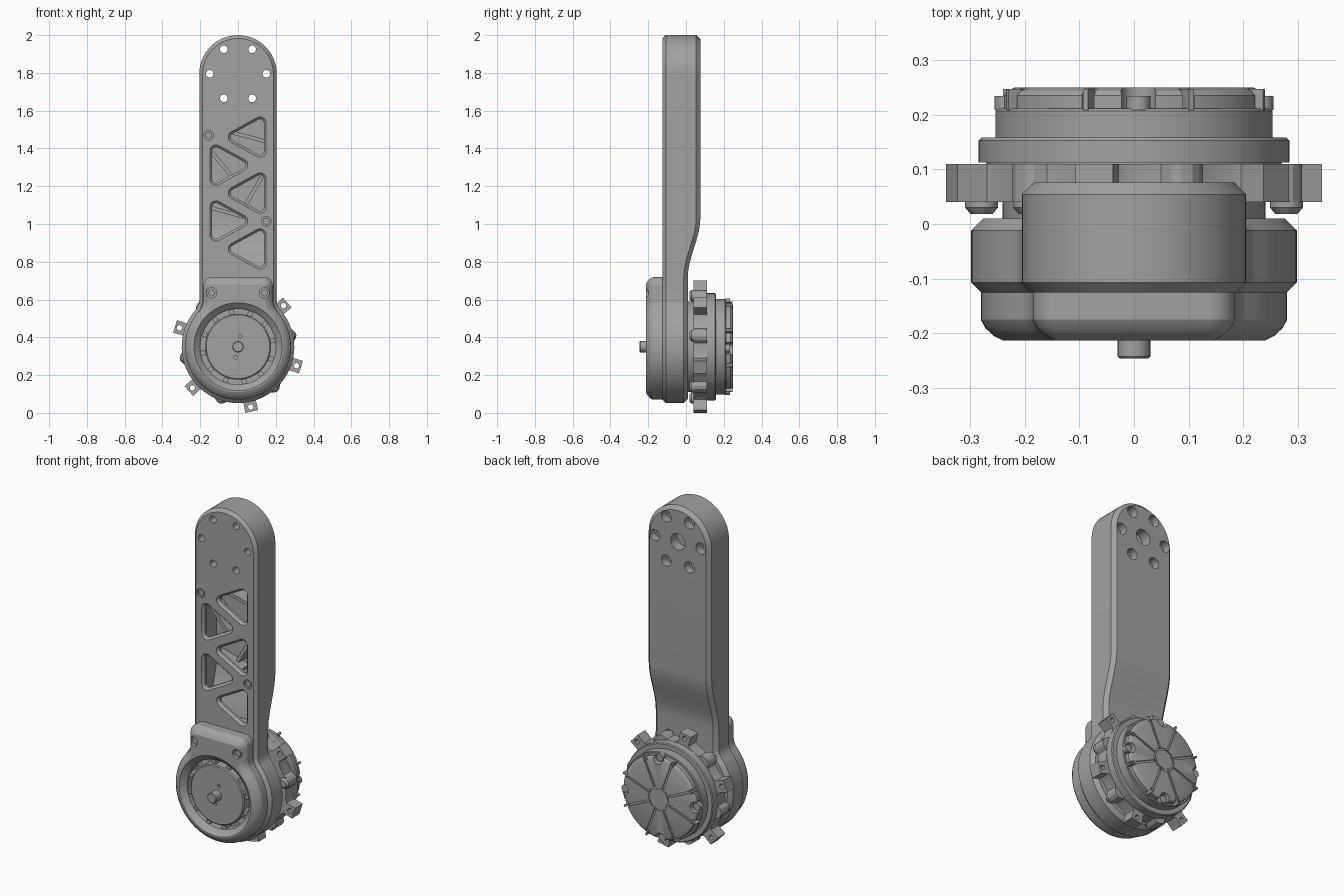
import bpy, bmesh, math
from math import sin, cos, pi, sqrt, atan2, radians

if "Cube" in bpy.data.objects:
    bpy.data.objects.remove(bpy.data.objects["Cube"])

grey = bpy.data.materials.new("machined_grey")
grey.use_nodes = True
COLOUR = (0.36, 0.36, 0.36, 1)
grey.diffuse_color = COLOUR
grey.node_tree.nodes["Principled BSDF"].inputs["Base Color"].default_value = COLOUR

HUB = 0.35      # height of the motor axis
TOP = 1.795     # height of the upper bolt circle


def build(name, parts, strips=False):
    """Each part is a loft along y: a list of (y, outline), y a number or a function of z."""
    bm = bmesh.new()
    for part in parts:
        rings = []
        for y, pts in part:
            rings.append([bm.verts.new((x, y(z) if callable(y) else y, z)) for x, z in pts])
        n = len(rings[0])
        for a, b in zip(rings, rings[1:]):
            for i in range(n):
                j = (i + 1) % n
                bm.faces.new((a[i], a[j], b[j], b[i]))
        for ring in (rings[0], rings[-1]):
            if strips:
                for i in range(n // 2 - 1):
                    bm.faces.new((ring[i], ring[i + 1], ring[n - 2 - i], ring[n - 1 - i]))
            else:
                bm.faces.new(ring)
    bmesh.ops.remove_doubles(bm, verts=bm.verts, dist=1e-5)
    bmesh.ops.recalc_face_normals(bm, faces=bm.faces)
    mesh = bpy.data.meshes.new(name)
    bm.to_mesh(mesh)
    bm.free()
    mesh.materials.append(grey)
    ob = bpy.data.objects.new(name, mesh)
    bpy.context.collection.objects.link(ob)
    return ob


def activate(ob):
    bpy.ops.object.select_all(action='DESELECT')
    ob.select_set(True)
    bpy.context.view_layer.objects.active = ob


def cut(ob, parts, strips=False):
    cutter = build("cutter", parts, strips)
    mod = ob.modifiers.new("cut", 'BOOLEAN')
    mod.operation, mod.solver, mod.object = 'DIFFERENCE', 'EXACT', cutter
    activate(ob)
    bpy.ops.object.modifier_apply(modifier=mod.name)
    bpy.data.objects.remove(cutter)


def circle(r, x=0.0, z=HUB, n=24):
    return [(x + r * cos(2 * pi * i / n), z + r * sin(2 * pi * i / n)) for i in range(n)]


def turned(profile, x=0.0, z=HUB, n=24):
    return [(y, circle(r, x, z, n)) for y, r in profile]


def polar(r, deg, z=HUB):
    return r * cos(radians(deg)), z + r * sin(radians(deg))


def bar(cx, cz, length, width, deg, y0, y1):
    c, s = cos(radians(deg)), sin(radians(deg))
    pts = [(cx + u * length / 2 * c - v * width / 2 * s, cz + u * length / 2 * s + v * width / 2 * c)
           for u, v in ((-1, -1), (1, -1), (1, 1), (-1, 1))]
    return [(y0, pts), (y1, pts)]


def arc(cx, cz, r, a0, a1, n):
    return [(cx + r * cos(a0 + (a1 - a0) * i / n), cz + r * sin(a0 + (a1 - a0) * i / n)) for i in range(n + 1)]


def mirror(half):
    return half + [(-x, z) for x, z in reversed(half)]


def keyhole(w, big, top, corner, d, heights=()):
    """Strip of half width w filleted into a round hub of radius big, inset by d."""
    f = 0.08
    zc = HUB + sqrt((big + f) ** 2 - (w + f) ** 2)
    a = atan2(zc - HUB, w + f)
    half = arc(w - corner, top - corner, corner - d, pi / 2, 0, 14)
    half += [(w - d, z) for z in heights]
    half += arc(w + f, zc, f + d, pi, pi + a, 6)
    half += arc(0, HUB, big - d, a, -pi / 2, 28)[1:]
    return mirror(half)


def back(z):
    t = min(max((z - 0.72) / 0.31, 0), 1)
    return 0.01 + 0.066 * t * t * (3 - 2 * t)


# Arm: a long rounded strip that thins towards the hub
HEIGHTS = [1.03, 1.0, 0.96, 0.92, 0.87, 0.82, 0.78, 0.75, 0.72]


def arm_ring(d):
    return keyhole(0.205, 0.298, 2.0, 0.205, d, HEIGHTS)


arm = build("arm", [[(-0.125, arm_ring(0.018)), (-0.107, arm_ring(0)),
                     (lambda z: back(z) - 0.022, arm_ring(0)), (back, arm_ring(0.022))]], True)

# Hollow inside of the arm
inside = mirror([(0.168, z) for z in [1.59] + HEIGHTS[:-1]])
cut(arm, [[(-0.098, inside), (lambda z: back(z) - 0.035, inside)]], True)


# Rounded triangular windows, alternating sides
def triangle(s, z, r):
    k = radians(118)
    pts = (arc(0.117, -0.075, r, -k, 0, 5) + arc(0.117, 0.075, r, 0, k, 5)
           + arc(-0.02, 0, r, k, 2 * pi - k, 5))
    return [(s * x, z + v) for x, v in pts]


windows = []
for i in range(5):
    s, z = (-1) ** i, 1.46 - 0.148 * i
    windows.append([(-0.13, triangle(s, z, 0.034)), (-0.124, triangle(s, z, 0.032)),
                    (-0.112, triangle(s, z, 0.02)), (-0.08, triangle(s, z, 0.02))])
for w in windows:
    cut(arm, [w])

# Bolt circle, centre bore and screw seats on the arm
bores = [turned([(0.1, 0.033), (0.03, 0.033), (0.03, 0.02), (-0.2, 0.02)], *polar(0.15, 60 * i, TOP))
         for i in range(6)]
bores.append(turned([(0.1, 0.048), (0.015, 0.048)], 0, TOP))
SEATS = ((-0.155, 1.47), (0.15, 1.015))
bores += [turned([(-0.2, 0.026), (-0.112, 0.026)], x, z) for x, z in SEATS]
cut(arm, bores)
build("arm_screws", [turned([(-0.105, 0.018), (-0.12, 0.018)], x, z, 16) for x, z in SEATS])
build("inner_braces", [bar(0.06, 1.46, 0.2, 0.02, -15, -0.06, 0.045),
                       bar(-0.08, 1.31, 0.18, 0.02, -50, -0.06, 0.045),
                       bar(0.08, 1.17, 0.18, 0.02, 60, -0.06, 0.045),
                       bar(-0.05, 1.06, 0.2, 0.02, -15, -0.06, 0.04)])


# Front cover with a round opening
def cover_ring(d):
    return keyhole(0.185, 0.28, 0.72, 0.05, d)


cover = build("front_cover", [[(-0.118, cover_ring(0)), (-0.175, cover_ring(0)), (-0.19, cover_ring(0.008)),
                               (-0.205, cover_ring(0.024)), (-0.213, cover_ring(0.04))]], True)
cut(cover, [turned([(-0.22, 0.238), (-0.212, 0.232), (-0.2, 0.212), (-0.185, 0.2), (-0.1, 0.2)], n=64)])
cut(cover, [turned([(-0.23, 0.027), (-0.19, 0.027)], s * 0.14, 0.635) for s in (-1, 1)])
build("cover_screws", [turned([(-0.185, 0.018), (-0.202, 0.018)], s * 0.14, 0.635, 16) for s in (-1, 1)])

# Rotor and shaft inside the opening
rotor = build("rotor", [turned([(-0.12, 0.174), (-0.19, 0.174), (-0.195, 0.168)], n=64)])
cut(rotor, [turned([(-0.21, 0.01), (-0.18, 0.01)], s * 0.012, HUB + s * 0.055, 12) for s in (-1, 1)])
build("rotor_posts", [bar(*polar(0.186, 30 * i + 10), 0.034, 0.026, 30 * i + 10, -0.12, -0.18)
                      for i in range(12)])
build("shaft", [turned([(-0.19, 0.03), (-0.242, 0.03), (-0.246, 0.026)])])

# Mounting ring: six square tabs alternating with round bosses
TAB = 42
SECTOR = ((-6.5, 0.295), (-5.7, 0.352), (5.7, 0.352), (6.5, 0.295), (10, 0.285), (22, 0.285),
          (25, 0.304), (28, 0.312), (32, 0.312), (35, 0.304), (38, 0.285), (50, 0.285))
lobes = [polar(r, TAB + 60 * i + a) for i in range(6) for a, r in SECTOR]
ring = build("mounting_ring", [[(0.04, lobes), (0.11, lobes)]])
cut(ring, [turned([(0.0, 0.014), (0.2, 0.014)], *polar(0.325, TAB + 60 * i), 16) for i in range(6)])
build("ring_screws", [turned([(0.042, 0.03), (0.03, 0.03), (0.018, 0.02)], *polar(0.285, TAB + 30 + 60 * i), 16)
                      for i in range(6)])

# Motor body
build("motor_body", [turned([(0.0, 0.24), (0.06, 0.24), (0.06, 0.27), (0.112, 0.27), (0.112, 0.284),
                             (0.153, 0.284), (0.158, 0.279), (0.158, 0.253), (0.207, 0.253),
                             (0.211, 0.249)], n=64)])

# Rear cap with radial grooves, notches, fins and screws
cap = build("rear_cap", [turned([(0.205, 0.241), (0.235, 0.241), (0.243, 0.234), (0.25, 0.218)], n=64)])
GROOVES = [20.5 + 45 * i for i in range(8)]
PEGS = [88 + 90 * i for i in range(4)]
cut(cap, [bar(*polar(0.16, a), 0.18, 0.012, a, 0.243, 0.26) for a in GROOVES])
cut(cap, [turned([(0.212, 0.032), (0.26, 0.032)], *polar(0.233, a)) for a in PEGS])
cut(cap, [bar(*polar(0.24, a), 0.04, 0.024, a, 0.212, 0.26) for a in GROOVES])
hub_groove = turned([(0.2445, 0.072), (0.26, 0.072)], n=8)
cut(cap, [hub_groove])
build("cap_centre", [turned([(0.24, 0.06), (0.25, 0.06)], n=8)])
build("cap_fins", [bar(*polar(0.236, a), 0.036, 0.01, a, 0.208, 0.247) for a in GROOVES])
build("cap_screws", [turned([(0.208, 0.022), (0.234, 0.022)], *polar(0.233, a), 16) for a in PEGS])

# Smooth the round surfaces, keep edges crisp
for ob in list(bpy.context.scene.objects):
    if ob.type == 'MESH':
        activate(ob)
        bpy.ops.object.shade_smooth_by_angle(angle=radians(25))
